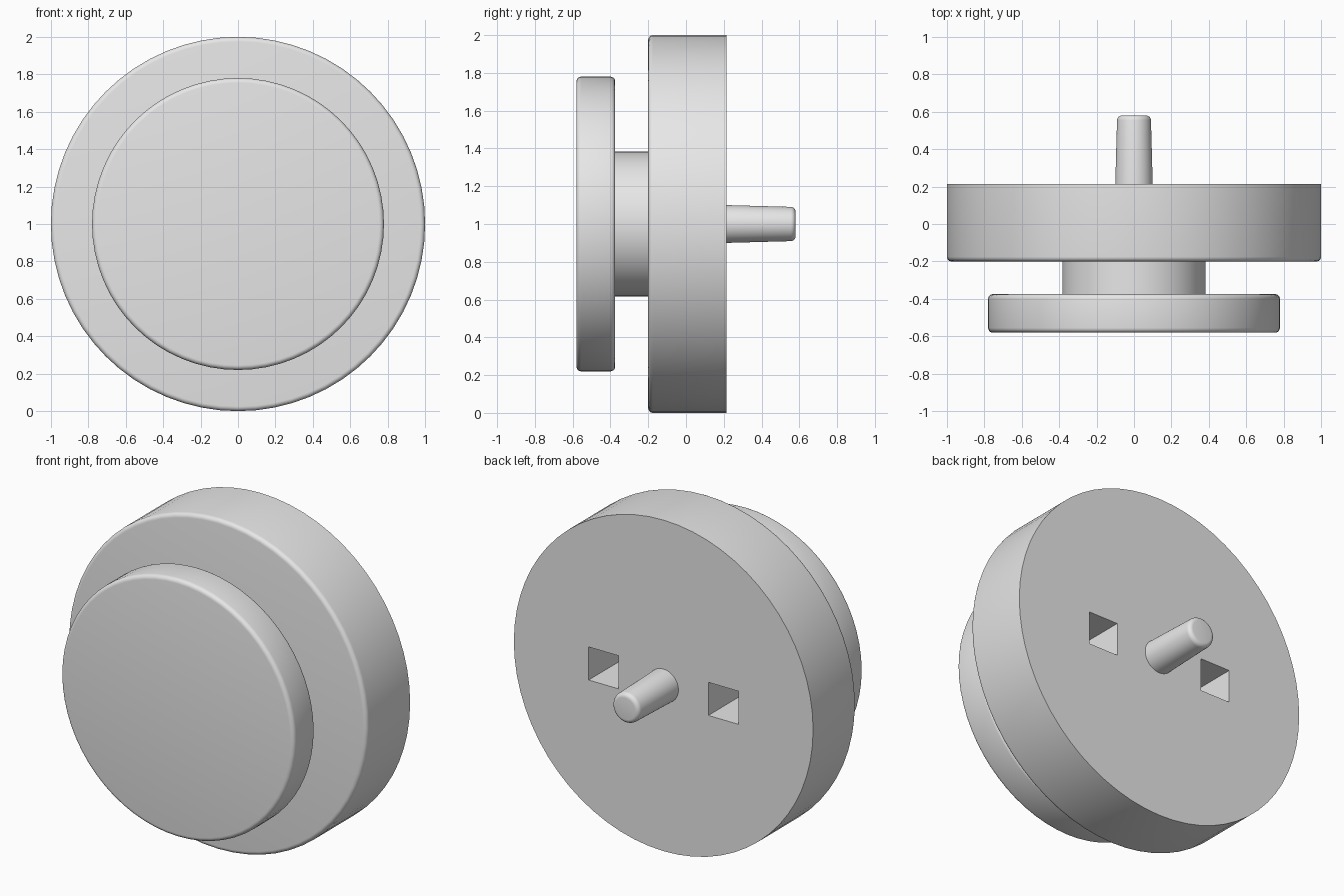
import bpy
import bmesh
import math
from mathutils import Matrix

cube = bpy.data.objects.get("Cube")
if cube:
    bpy.data.objects.remove(cube, do_unlink=True)

GREY = (0.8, 0.8, 0.8, 1.0)
grey = bpy.data.materials.new("plain_grey")
grey.use_nodes = True
grey.diffuse_color = GREY
grey.node_tree.nodes["Principled BSDF"].inputs["Base Color"].default_value = GREY


def add_mesh(name, bm):
    mesh = bpy.data.meshes.new(name)
    bm.to_mesh(mesh)
    bm.free()
    mesh.materials.append(grey)
    obj = bpy.data.objects.new(name, mesh)
    bpy.context.collection.objects.link(obj)
    return obj


def activate(obj):
    bpy.ops.object.select_all(action='DESELECT')
    obj.select_set(True)
    bpy.context.view_layer.objects.active = obj


def smooth(obj):
    activate(obj)
    bpy.ops.object.shade_smooth_by_angle(angle=math.radians(30))


def disc(name, front, back, r_front, r_back, bevel=0.0, ends=(), segments=64):
    """Round part along y, with rounded rims at the listed y positions."""
    bm = bmesh.new()
    bmesh.ops.create_cone(bm, cap_ends=True, segments=segments,
                          radius1=r_back, radius2=r_front, depth=back - front)
    place = Matrix.Translation((0, (front + back) / 2, 1)) @ Matrix.Rotation(math.pi / 2, 4, 'X')
    bmesh.ops.transform(bm, matrix=place, verts=bm.verts)
    rims = [e for e in bm.edges
            if any(all(abs(v.co.y - y) < 1e-4 for v in e.verts) for y in ends)]
    if rims:
        bmesh.ops.bevel(bm, geom=rims, offset=bevel, offset_type='OFFSET',
                        segments=5, profile=0.5, affect='EDGES')
    return add_mesh(name, bm)


# Round parts, front to back
KNOB_FRONT, KNOB_BACK, BODY_FRONT, BODY_BACK, PIN_END = -0.58, -0.375, -0.2, 0.215, 0.58
knob = disc("front_knob", KNOB_FRONT, KNOB_BACK, 0.78, 0.78, 0.025, (KNOB_FRONT, KNOB_BACK))
neck = disc("neck", KNOB_BACK, BODY_FRONT, 0.383, 0.383)
body = disc("main_disc", BODY_FRONT, BODY_BACK, 1, 1, 0.025, (BODY_FRONT,))
pin = disc("rear_pin", BODY_BACK, PIN_END, 0.1, 0.09, 0.025, (PIN_END,), 48)

# Two square sockets cut into the back of the main disc
SOCKET, DEPTH = 0.2, 0.36
bm = bmesh.new()
for side in (-1, 1):
    shape = (Matrix.Translation((side * 0.4, BODY_BACK, 1))
             @ Matrix.Diagonal((SOCKET, 2 * DEPTH, SOCKET, 1)))
    bmesh.ops.create_cube(bm, size=1, matrix=shape)
cutter = add_mesh("socket_cutter", bm)
cutter.hide_render = True
cut = body.modifiers.new("sockets", 'BOOLEAN')
cut.operation = 'DIFFERENCE'
cut.solver = 'EXACT'
cut.object = cutter
activate(body)
bpy.ops.object.modifier_apply(modifier=cut.name)
bpy.data.objects.remove(cutter, do_unlink=True)

for part in (knob, neck, body, pin):
    smooth(part)
